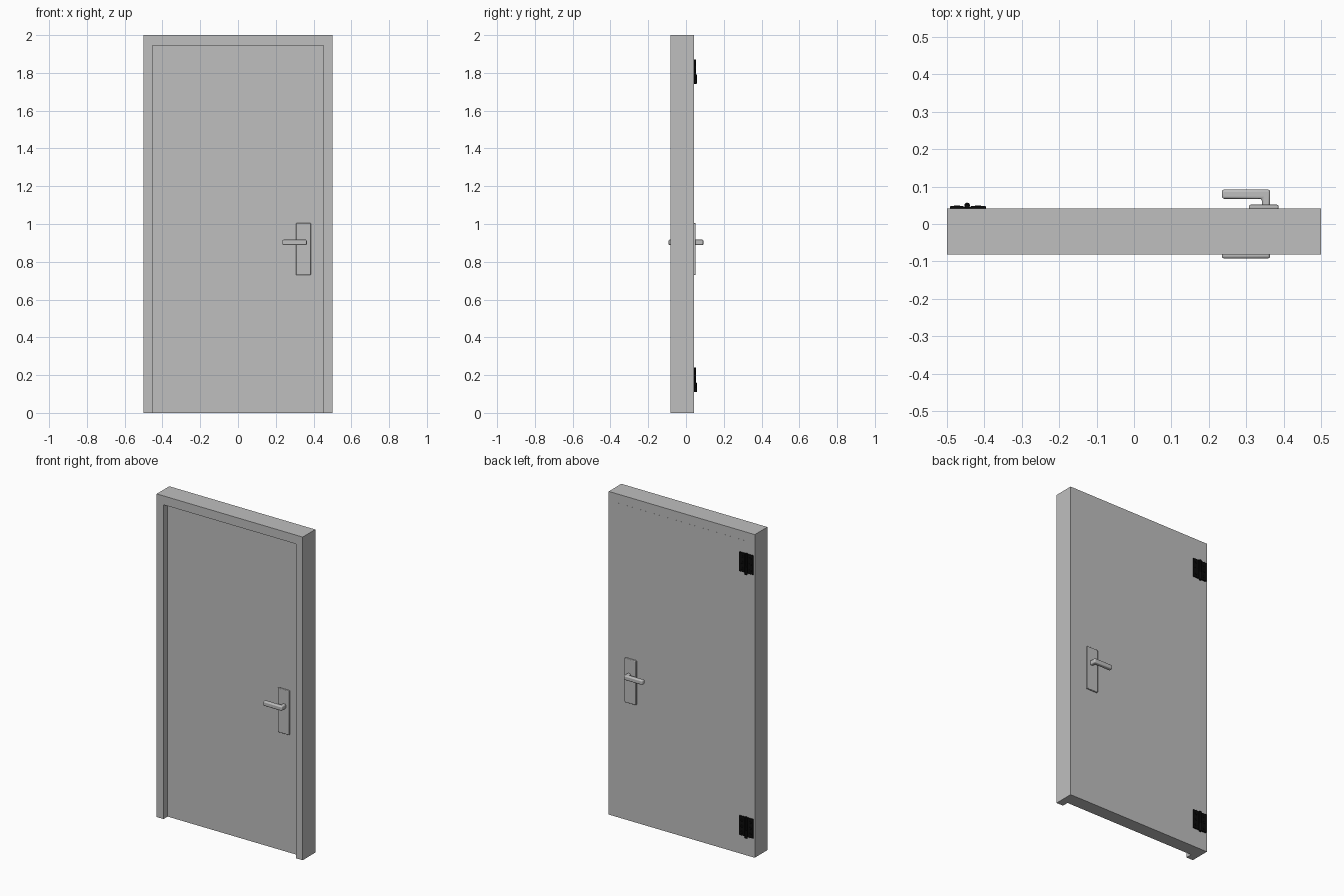
import bpy, bmesh
from mathutils import Matrix, Vector

if "Cube" in bpy.data.objects:
    bpy.data.objects.remove(bpy.data.objects["Cube"], do_unlink=True)


def material(name, value):
    mat = bpy.data.materials.new(name)
    mat.use_nodes = True
    colour = (value, value, value, 1)
    mat.diffuse_color = colour
    mat.node_tree.nodes["Principled BSDF"].inputs["Base Color"].default_value = colour
    return mat


GREY = material("light grey", 0.52)
BLACK = material("black", 0.003)


def finish(name, bm, mat, bevel=0, segments=3):
    bmesh.ops.recalc_face_normals(bm, faces=bm.faces[:])
    mesh = bpy.data.meshes.new(name)
    bm.to_mesh(mesh)
    bm.free()
    mesh.materials.append(mat)
    obj = bpy.data.objects.new(name, mesh)
    bpy.context.collection.objects.link(obj)
    if bevel:
        mod = obj.modifiers.new("rounded edges", "BEVEL")
        mod.width, mod.segments = bevel, segments
        bpy.ops.object.select_all(action="DESELECT")
        obj.select_set(True)
        bpy.context.view_layer.objects.active = obj
        bpy.ops.object.shade_smooth_by_angle()
    return obj


def box(name, x, y, z, mat, bevel=0):
    bm = bmesh.new()
    centre = Vector([(a + b) / 2 for a, b in (x, y, z)])
    size = [abs(b - a) for a, b in (x, y, z)]
    bmesh.ops.create_cube(bm, size=1, matrix=Matrix.LocRotScale(centre, None, size))
    return finish(name, bm, mat, bevel)


def prism(name, points, push, mat, bevel=0):
    """Extrude a flat outline along a vector."""
    bm = bmesh.new()
    face = bm.faces.new([bm.verts.new(p) for p in points])
    out = bmesh.ops.extrude_face_region(bm, geom=[face])
    bmesh.ops.translate(bm, verts=[v for v in out["geom"] if isinstance(v, bmesh.types.BMVert)], vec=push)
    return finish(name, bm, mat, bevel)


def rod(name, centre, radius, length, axis, mat):
    bm = bmesh.new()
    turn = Vector((0, 0, 1)).rotation_difference(Vector(axis))
    bmesh.ops.create_cone(bm, cap_ends=True, segments=20, radius1=radius, radius2=radius,
                          depth=length, matrix=Matrix.LocRotScale(Vector(centre), turn, None))
    return finish(name, bm, mat, radius * 0.15, 2)


FRONT, BACK, REBATE = -0.0815, 0.0415, -0.0415
SIDE, TOP = 0.453, 1.945

# Door frame, open at the floor
outline = [(-0.5, 0), (-0.5, 2), (0.5, 2), (0.5, 0), (SIDE, 0), (SIDE, TOP), (-SIDE, TOP), (-SIDE, 0)]
prism("door_frame", [(x, FRONT, z) for x, z in outline], (0, BACK - FRONT, 0), GREY)

# Door leaf, set back from the front and level with the back
box("door_leaf", (-SIDE, SIDE), (REBATE, BACK + 0.0004), (0, TOP), GREY)

# Handle set on each side
for side, face, out in (("front", REBATE, -1), ("back", BACK, 1)):
    box(side + "_handle_plate", (0.307, 0.386), (face - out * 0.002, face + out * 0.010),
        (0.73, 1.005), GREY, 0.004)
    lever = [(0.364, 0.005), (0.364, 0.0505), (0.235, 0.0505), (0.235, 0.026), (0.342, 0.026), (0.342, 0.005)]
    prism(side + "_handle_lever", [(x, face + out * d, 0.889) for x, d in lever],
          (0, 0, 0.028), GREY, 0.006)

# Hinges: two leaves, a two-part knuckle and screw heads
for name, z in (("upper", 1.807), ("lower", 0.175)):
    for part, x in (("frame", (-0.492, -0.455)), ("door", (-0.437, -0.396))):
        box(f"{name}_hinge_{part}_leaf", x, (BACK - 0.002, BACK + 0.007),
            (z - 0.058, z + 0.062), BLACK, 0.003)
        for row in (-0.035, 0.002, 0.039):
            rod(f"{name}_hinge_{part}_screw", (sum(x) / 2, BACK + 0.006, z + row), 0.008, 0.005, (0, 1, 0), BLACK)
    box(f"{name}_hinge_web", (-0.458, -0.434), (BACK - 0.002, BACK + 0.004), (z - 0.058, z + 0.062), BLACK)
    rod(f"{name}_hinge_lower_knuckle", (-0.446, BACK + 0.008, z - 0.04), 0.0075, 0.05, (0, 0, 1), BLACK)
    rod(f"{name}_hinge_upper_knuckle", (-0.446, BACK + 0.006, z + 0.025), 0.006, 0.08, (0, 0, 1), BLACK)
